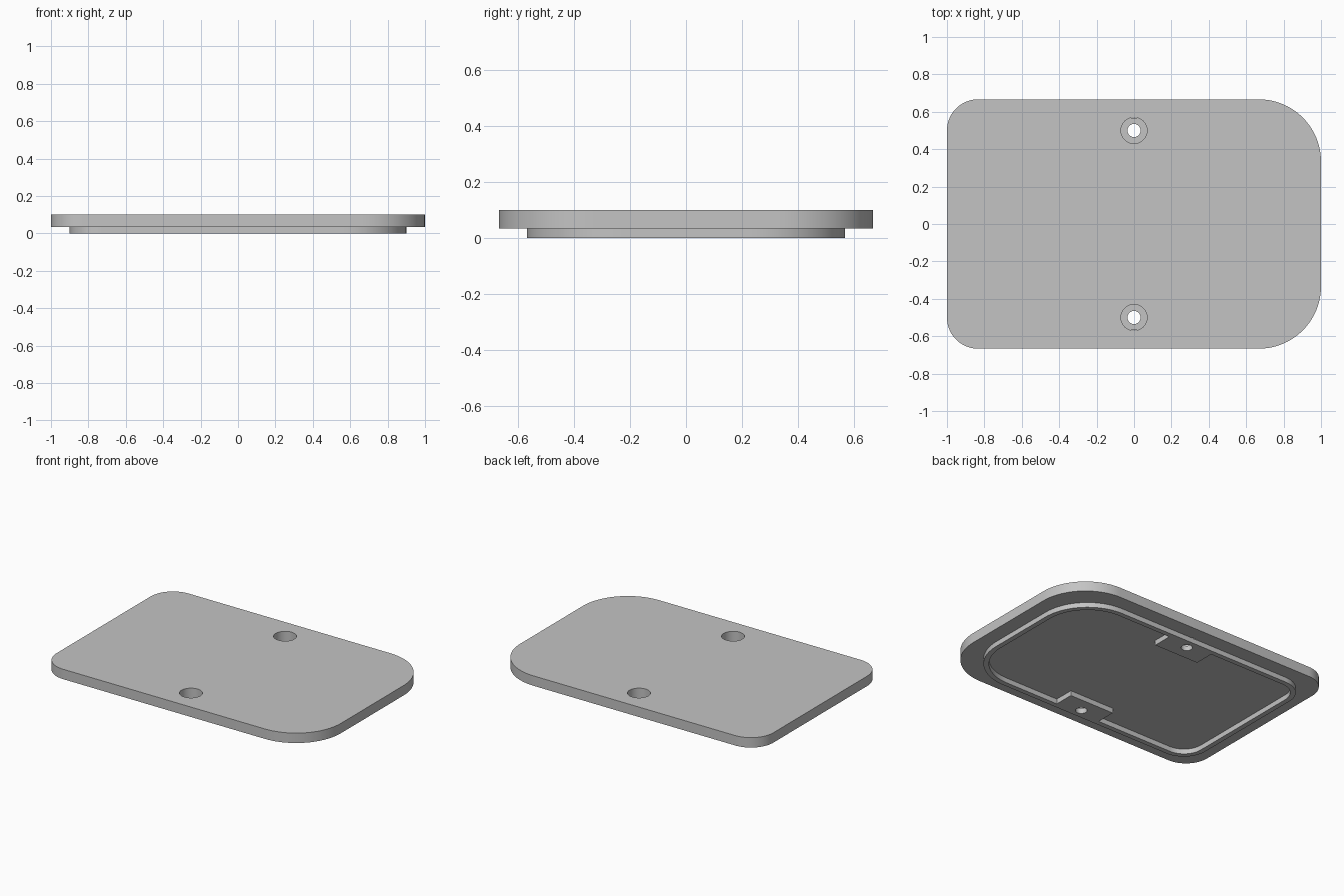
import bpy
import bmesh
from math import cos, sin, pi, radians

if "Cube" in bpy.data.objects:
    bpy.data.objects.remove(bpy.data.objects["Cube"], do_unlink=True)

U = 1 / 30                      # base unit: the plate is 60 x 40 units
LIP_TOP, PLATE_TOP = U, 3 * U
SCREW_Y = 15 * U

grey = bpy.data.materials.new("plain_grey")
grey.use_nodes = True
colour = (0.55, 0.55, 0.55, 1)
grey.diffuse_color = colour
grey.node_tree.nodes["Principled BSDF"].inputs["Base Color"].default_value = colour


def arc(cx, cy, r, start, sweep, steps):
    return [(cx + r * cos(start + sweep * i / steps),
             cy + r * sin(start + sweep * i / steps)) for i in range(steps + 1)]


def circle(y, r):
    return arc(0, y, r, 0, 2 * pi, 48)[:-1]


def outline(hx, hy, r_left, r_right, notch=()):
    """Rounded rectangle; notch points are put in both long sides."""
    points = []
    corners = [(1, 1, r_left), (-1, 1, r_right), (-1, -1, r_right), (1, -1, r_left)]
    for i, (sx, sy, r) in enumerate(corners):
        points += arc(sx * (hx - r), sy * (hy - r), r, i * pi / 2, pi / 2, 20)
        if i % 2 == 0:
            points += [(sx * x, sy * y) for x, y in notch]
    return points


def slab(name, loops, z0, z1):
    """Extrude a flat profile; loops after the first are holes."""
    curve = bpy.data.curves.new(name, "CURVE")
    curve.dimensions = "2D"
    curve.fill_mode = "BOTH"
    curve.extrude = (z1 - z0) / 2
    for loop in loops:
        spline = curve.splines.new("POLY")
        spline.points.add(len(loop) - 1)
        for point, (x, y) in zip(spline.points, loop):
            point.co = (x, y, 0, 1)
        spline.use_cyclic_u = True
    obj = bpy.data.objects.new(name, curve)
    bpy.context.collection.objects.link(obj)
    obj.location.z = (z0 + z1) / 2
    bpy.ops.object.select_all(action="DESELECT")
    obj.select_set(True)
    bpy.context.view_layer.objects.active = obj
    bpy.ops.object.convert(target="MESH")
    obj = bpy.context.object
    bm = bmesh.new()
    bm.from_mesh(obj.data)
    bmesh.ops.remove_doubles(bm, verts=bm.verts, dist=0.0001)
    bmesh.ops.recalc_face_normals(bm, faces=bm.faces)
    bm.to_mesh(obj.data)
    bm.free()
    obj.data.materials.clear()
    obj.data.materials.append(grey)
    bpy.ops.object.shade_smooth_by_angle(angle=radians(30))
    return obj


# Cover plate with wide recesses for the screw heads
slab("cover_plate",
     [outline(30 * U, 20 * U, 10 * U, 5 * U)]
     + [circle(s * SCREW_Y, 0.07) for s in (1, -1)],
     LIP_TOP, PLATE_TOP)

# Thin locating lip, thickened into a block around each screw hole
block = [(5 * U, 16 * U), (5 * U, 12 * U), (-5 * U, 12 * U), (-5 * U, 16 * U)]
slab("locating_lip",
     [outline(27 * U, 17 * U, 10 * U, 5 * U),
      outline(26 * U, 16 * U, 9 * U, 4 * U, block)]
     + [circle(s * SCREW_Y, 0.035) for s in (1, -1)],
     0, LIP_TOP)
